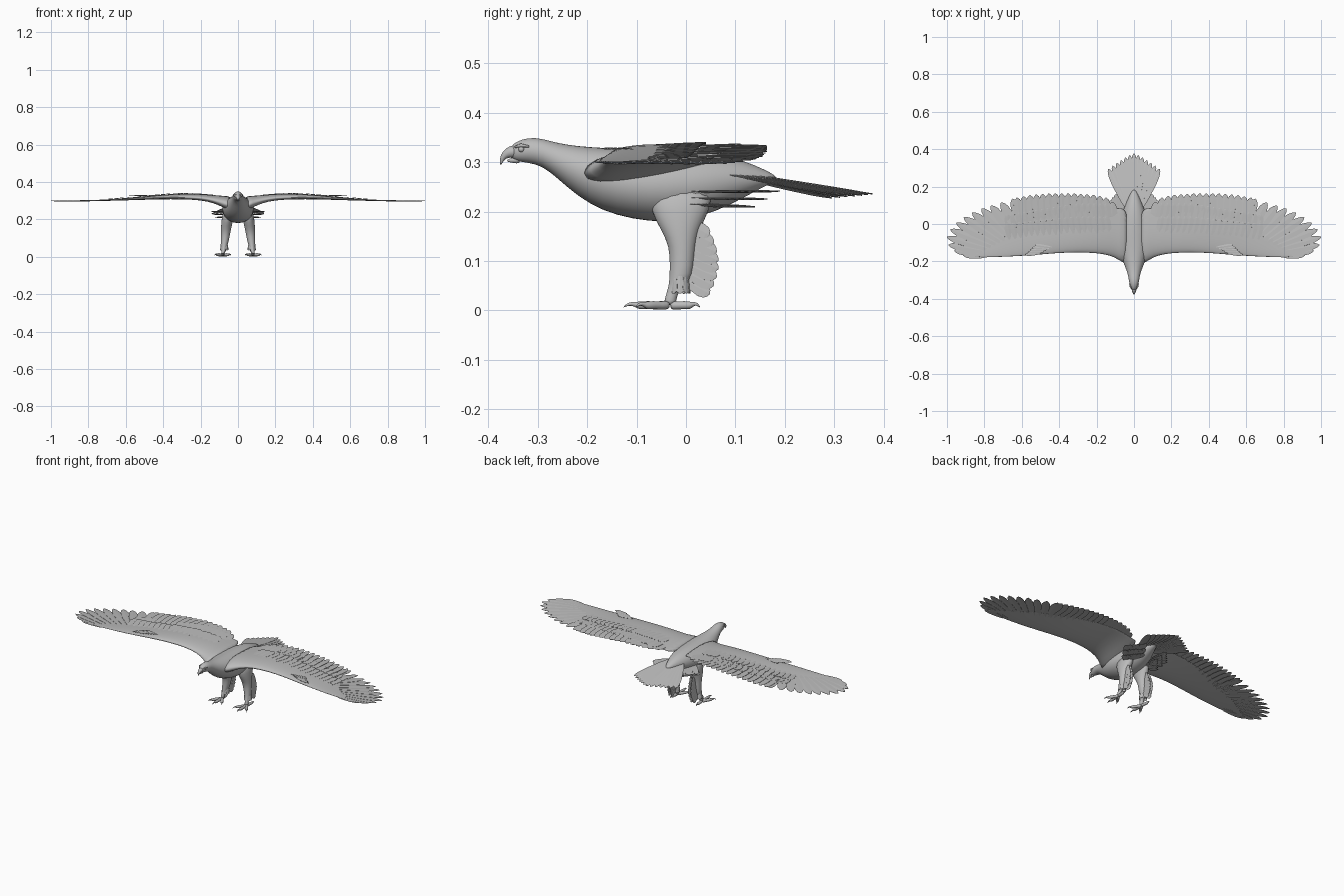
import bpy, bmesh, math
from mathutils import Vector

cube = bpy.data.objects.get("Cube")
if cube:
    bpy.data.objects.remove(cube, do_unlink=True)

GREY = (0.5, 0.5, 0.5, 1)
grey = bpy.data.materials.new("plain_grey")
grey.use_nodes = True
grey.diffuse_color = GREY
grey.node_tree.nodes["Principled BSDF"].inputs["Base Color"].default_value = GREY


def finish(name, bm, mirror=False, subsurf=0, thick=0.0):
    """Turn a bmesh into a shaded object with its modifiers."""
    bmesh.ops.recalc_face_normals(bm, faces=bm.faces)
    mesh = bpy.data.meshes.new(name)
    bm.to_mesh(mesh)
    bm.free()
    mesh.materials.append(grey)
    obj = bpy.data.objects.new(name, mesh)
    bpy.context.collection.objects.link(obj)
    if thick:
        obj.modifiers.new("thickness", 'SOLIDIFY').thickness = thick
    else:
        mesh.polygons.foreach_set("use_smooth", [True] * len(mesh.polygons))
    if subsurf:
        mod = obj.modifiers.new("smooth", 'SUBSURF')
        mod.levels = mod.render_levels = subsurf
    if mirror:
        mod = obj.modifiers.new("mirror", 'MIRROR')
        mod.use_mirror_merge = False
    return obj


def loft(bm, rings):
    """Skin a list of equal rings and cap both ends."""
    loops = [[bm.verts.new(p) for p in ring] for ring in rings]
    n = len(loops[0])
    for a, b in zip(loops, loops[1:]):
        for i in range(n):
            j = (i + 1) % n
            bm.faces.new((a[i], a[j], b[j], b[i]))
    bm.faces.new(loops[0])
    bm.faces.new(loops[-1])


def ellipse(centre, u, v, n=20):
    turns = [2 * math.pi * i / n for i in range(n)]
    return [centre + u * math.cos(a) + v * math.sin(a) for a in turns]


def tube(bm, points, radii, n=10):
    """Round tapering tube along a path."""
    pts = [Vector(p) for p in points]
    rings = []
    for i, p in enumerate(pts):
        d = (pts[min(i + 1, len(pts) - 1)] - pts[max(i - 1, 0)]).normalized()
        u = d.cross(Vector((1, 0, 0.01))).normalized()
        rings.append(ellipse(p, u * radii[i], d.cross(u) * radii[i], n))
    loft(bm, rings)


VANE = [(0, .35), (.3, .8), (.65, 1), (.85, .85), (.95, .5), (1, .08)]


def feather(bm, base, tip, width, up=(0, 0, 1), tilt=0.0):
    """Leaf-shaped vane with a raised shaft, tilted so neighbours overlap."""
    base, tip, up = Vector(base), Vector(tip), Vector(up)
    side = (tip - base).cross(up).normalized()
    rows = []
    for t, w in VANE:
        c = base.lerp(tip, t)
        s = side * w * width / 2
        lift = up * tilt * w
        rows.append([bm.verts.new(p) for p in (c - s - lift, c + up * .001, c + s + lift)])
    for a, b in zip(rows, rows[1:]):
        for k in (0, 1):
            bm.faces.new((a[k], a[k + 1], b[k + 1], b[k]))


def interp(table, x, col):
    for a, b in zip(table, table[1:]):
        if x <= b[0]:
            t = max(0, (x - a[0]) / (b[0] - a[0]))
            return a[col] + (b[col] - a[col]) * t
    return table[-1][col]


# Body, neck and head: y, top, bottom, half width
BODY = [(-.354, .333, .309, .009), (-.345, .341, .302, .016), (-.32, .351, .299, .025),
        (-.29, .348, .292, .029), (-.26, .339, .267, .036), (-.22, .333, .231, .051),
        (-.17, .330, .201, .071), (-.11, .327, .184, .085), (-.04, .326, .176, .086),
        (.03, .322, .188, .074), (.09, .312, .213, .053), (.14, .295, .241, .031),
        (.185, .272, .264, .008)]
bm = bmesh.new()
loft(bm, [ellipse(Vector((0, y, (t + b) / 2)), Vector((w, 0, 0)), Vector((0, 0, (t - b) / 2)))
          for y, t, b, w in BODY])
finish("body", bm, subsurf=1)

# Hooked beak, upper and lower
bm = bmesh.new()
tube(bm, [(0, -.34, .322), (0, -.355, .321), (0, -.366, .316), (0, -.373, .306), (0, -.375, .294)],
     [.016, .013, .009, .005, .001])
finish("upper_beak", bm, subsurf=1)
bm = bmesh.new()
tube(bm, [(0, -.335, .305), (0, -.35, .304), (0, -.363, .303)], [.009, .006, .002])
finish("lower_beak", bm, subsurf=1)

# Eyes under brow ridges
bm = bmesh.new()
bmesh.ops.create_uvsphere(bm, u_segments=12, v_segments=8, radius=.006)
bmesh.ops.translate(bm, vec=(.018, -.333, .326), verts=bm.verts)
finish("eye", bm, mirror=True)
bm = bmesh.new()
tube(bm, [(.014, -.346, .331), (.02, -.334, .334), (.024, -.318, .332)], [.002, .004, .002], 8)
finish("brow", bm, mirror=True)

# Wing arm: x, leading edge, trailing edge, top, bottom
WING = [(.03, -.235, .09, .325, .215), (.08, -.192, .085, .326, .243), (.13, -.168, .09, .332, .274),
        (.2, -.157, .09, .338, .292), (.3, -.152, .08, .340, .298), (.42, -.157, .06, .332, .300),
        (.55, -.169, .03, .319, .299), (.7, -.177, -.03, .308, .297), (.82, -.179, -.1, .303, .298),
        (.9, -.168, -.15, .301, .299)]
rings = []
for x, lead, trail, top, bot in WING:
    ring = []
    for i in range(20):
        a = 2 * math.pi * i / 20
        rear = (1 + math.cos(a)) / 2
        y = lead + (trail - lead) * rear
        mid = (top + bot) / 2
        z = mid + (top - .007 - mid) * rear * .9 + (top - bot) / 2 * math.sin(a) * (1 - .8 * rear)
        ring.append(Vector((x, y, z)))
    rings.append(ring)
bm = bmesh.new()
loft(bm, rings)
finish("wing_arm", bm, mirror=True, subsurf=1)


def wing_z(x):
    return interp(WING, x, 3) - .006


# Secondary flight feathers along the trailing edge
EDGE = [(.1, .1), (.13, .135), (.2, .155), (.32, .164), (.45, .164), (.56, .154), (.64, .138)]
bm = bmesh.new()
for i in range(16):
    x = .115 + i * .034
    bx = x - .025 * i / 15
    feather(bm, (bx, -.05, wing_z(bx)), (x, interp(EDGE, x, 1), wing_z(x)), .052, tilt=.003)
finish("secondary_feathers", bm, mirror=True, thick=.0012)

# Primary flight feathers fanning to the wing tip
TIPS = [(.65, .135), (.71, .115), (.765, .098), (.815, .082), (.865, .06), (.91, .035), (.95, .005),
        (.982, -.03), (1, -.07), (.992, -.112), (.96, -.143), (.915, -.163)]
bm = bmesh.new()
for i, (x, y) in enumerate(TIPS):
    t = i / (len(TIPS) - 1)
    bx, by = .57 + .21 * t, -.08 - .09 * t
    feather(bm, (bx, by, wing_z(bx)), (x, y, wing_z(x) + .005 * t), .055 - .015 * t, tilt=.002)
finish("primary_feathers", bm, mirror=True, thick=.0012)

# Covert rows lying on the wing
bm = bmesh.new()
for start, length, lift in ((.01, .10, .003), (-.05, .09, .006)):
    for i in range(18):
        x = .14 + i * .031
        y = start - .1 * max(0, x - .3) * (1.6 if start > 0 else 1)
        feather(bm, (x - .008, y, wing_z(x) + lift - .004), (x + .01, y + length, wing_z(x) + lift),
                .042, tilt=.0015)
finish("covert_feathers", bm, mirror=True, thick=.001)

# Small thumb feathers at the wing bend
bm = bmesh.new()
for i in range(5):
    feather(bm, (.44 + .015 * i, -.125 - .008 * i, .329), (.53 + .013 * i, -.112 - .013 * i, .327),
            .018, tilt=.001)
finish("thumb_feathers", bm, mirror=True, thick=.001)

# Tail fan
bm = bmesh.new()
for i in range(13):
    s = (i - 6) / 6
    tip = (.137 * s, .378 - .083 * abs(s) ** 1.2, .228 + .008 * (1 - abs(s)))
    feather(bm, (.03 * s, .07, .285 - .006 * abs(s)), tip, .04, tilt=.002)
finish("tail_feathers", bm, thick=.0012)

# Flank tufts below the wings
bm = bmesh.new()
for layer in range(3):
    for i in range(6):
        t = i / 5
        feather(bm, (.05, .0 + .04 * t, .24 - .012 * layer),
                (.145 - .075 * t - .012 * layer, .11 + .08 * t - .025 * layer, .242 - .016 * layer),
                .035, tilt=.002)
finish("flank_tuft", bm, mirror=True, thick=.001)

# Legs: z, x, y, half width, half depth
LEG = [(.25, .05, -.01, .03, .07), (.2, .056, -.012, .032, .06), (.165, .062, -.012, .029, .04),
       (.13, .066, -.007, .026, .027), (.09, .07, -.008, .022, .025), (.06, .074, -.012, .018, .022),
       (.048, .076, -.022, .012, .014), (.03, .078, -.03, .009, .011), (.01, .08, -.033, .012, .014)]
bm = bmesh.new()
loft(bm, [ellipse(Vector((x, y, z)), Vector((w, 0, 0)), Vector((0, d, 0)), 16)
          for z, x, y, w, d in LEG])
finish("leg", bm, mirror=True, subsurf=1)

# Feather fringe behind each leg, and a cuff above the foot
bm = bmesh.new()
for i in range(8):
    z = .18 - .017 * i
    reach = .048 + .018 * math.sin(math.pi * i / 7)
    for dx in (-.008, .008):
        feather(bm, (.064 + .001 * i + dx, -.002, z), (.066 + .001 * i + dx, reach, z - .028),
                .03, up=(1, 0, 0), tilt=.002)
finish("leg_fringe", bm, mirror=True, thick=.001)
bm = bmesh.new()
for i in range(9):
    a = 2 * math.pi * i / 9
    out = Vector((math.cos(a), math.sin(a), 0))
    base = Vector((.074, -.012, .07)) + out * .017
    feather(bm, base, base + out * .004 - Vector((0, 0, .036)), .018, up=out)
finish("leg_cuff", bm, mirror=True, thick=.001)

# Toes with curved claws
bm = bmesh.new()
for angle, length in ((-90, 1), (-123, .88), (-57, .88), (85, .66)):
    d = Vector((math.cos(math.radians(angle)), math.sin(math.radians(angle)), 0))
    root = Vector((.081, -.033, 0))
    path = [(0, .011), (.025, .01), (.045, .011), (.064, .01), (.07, .013), (.083, .014), (.094, .006)]
    tube(bm, [root + d * r * length + Vector((0, 0, z)) for r, z in path],
         [.011, .008, .009, .008, .005, .0035, .0008])
finish("toes", bm, mirror=True, subsurf=1)
